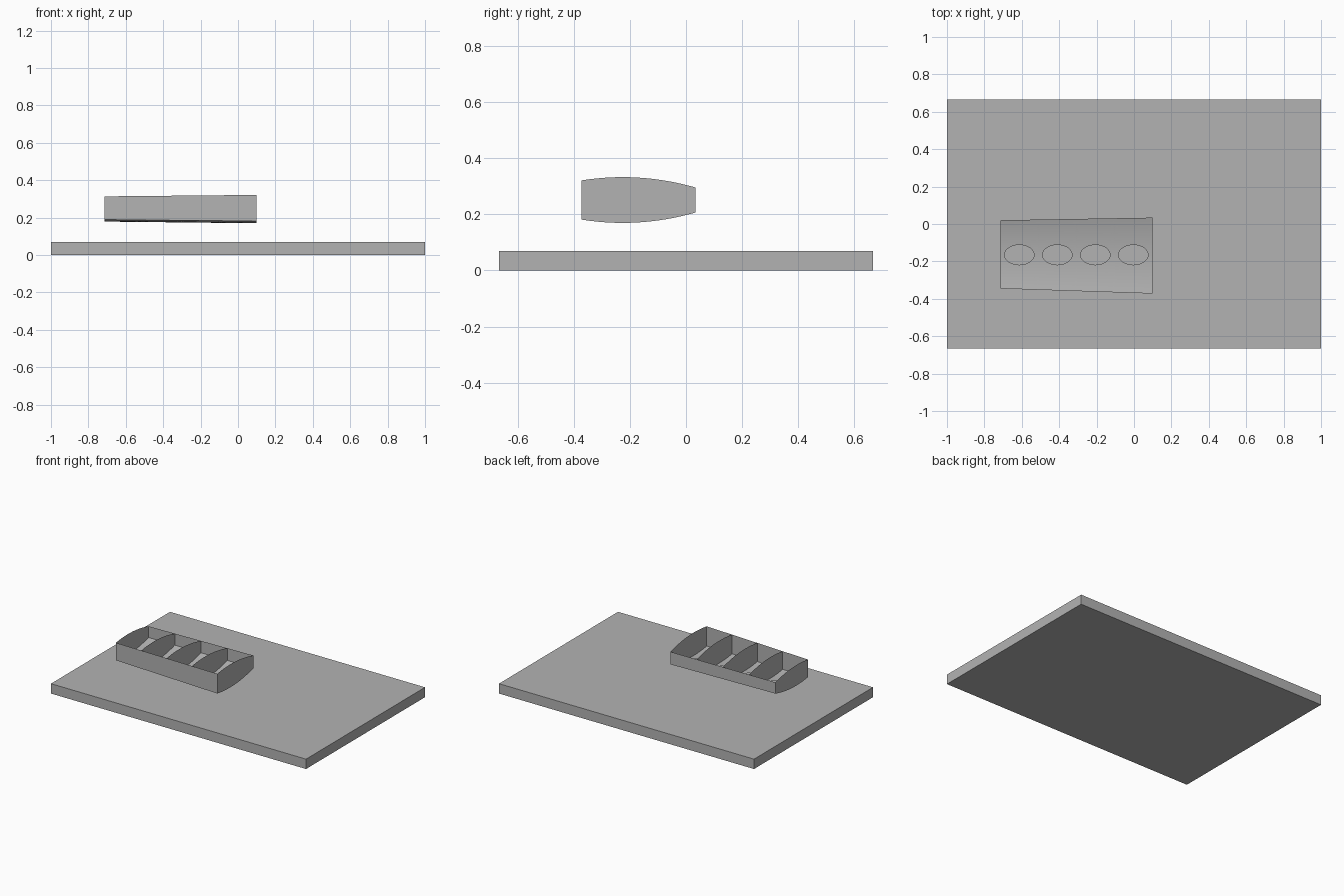
import bpy, bmesh, math

cube = bpy.data.objects.get("Cube")
if cube:
    bpy.data.objects.remove(cube, do_unlink=True)

GREY = (0.45, 0.45, 0.45, 1)
mat = bpy.data.materials.new("plain grey")
mat.use_nodes = True
mat.diffuse_color = GREY
mat.node_tree.nodes["Principled BSDF"].inputs["Base Color"].default_value = GREY

X0, X1, BAYS = -0.715, 0.098, 4
BAY = (X1 - X0) / BAYS
STATIONS = [X0 + BAY * i for i in range(BAYS + 1)]


def lerp(a, b, t):
    return a + (b - a) * t


def point(x, u, side):
    """Point on the tapered section: u runs front to back, side is -1 bottom, 1 top."""
    t = (x - X0) / (X1 - X0)
    y = lerp(lerp(-0.345, -0.372, t), lerp(0.02, 0.034, t), u)
    half = (0.0815 - 0.09 * (u - 0.36) ** 2) * lerp(0.89, 1, t)
    return (x, y, 0.251 + side * half)


def chord_fraction(x, y):
    front, back = point(x, 0, 1)[1], point(x, 1, 1)[1]
    return (y - front) / (back - front)


def finish(name, bm, smooth=False):
    mesh = bpy.data.meshes.new(name)
    bm.to_mesh(mesh)
    bm.free()
    mesh.materials.append(mat)
    obj = bpy.data.objects.new(name, mesh)
    bpy.context.collection.objects.link(obj)
    if smooth:
        bpy.ops.object.select_all(action="DESELECT")
        obj.select_set(True)
        bpy.context.view_layer.objects.active = obj
        bpy.ops.object.shade_smooth_by_angle()
    return obj


# Base board
bm = bmesh.new()
bmesh.ops.create_cube(bm, size=1)
bmesh.ops.scale(bm, vec=(2, 1.333, 0.07), verts=bm.verts)
bmesh.ops.translate(bm, vec=(0, 0, 0.035), verts=bm.verts)
finish("base_board", bm)

# Ribs: thin upright sheets with a curved top and bottom
STEPS = 24
for i, x in enumerate(STATIONS):
    bm = bmesh.new()
    outline = [point(x, k / STEPS, -1) for k in range(STEPS + 1)]
    outline += [point(x, k / STEPS, 1) for k in range(STEPS, -1, -1)]
    bm.faces.new([bm.verts.new(p) for p in outline])
    finish(f"rib_{i + 1}", bm)

# Front and rear spars
for name, u in (("front_spar", 0), ("rear_spar", 1)):
    bm = bmesh.new()
    ends = (X0, X1) if u == 0 else (X1, X0)
    corners = [point(ends[0], u, -1), point(ends[1], u, -1),
               point(ends[1], u, 1), point(ends[0], u, 1)]
    bm.faces.new([bm.verts.new(p) for p in corners])
    finish(name, bm)

# Lower skin: one curved panel per bay, each with an oval opening
SEGMENTS, RINGS = 64, 8
bm = bmesh.new()
for x in STATIONS[:-1]:
    centre = x + BAY / 2
    rings = []
    for r in range(RINGS + 1):
        ring = []
        for k in range(SEGMENTS):
            a = math.tau * k / SEGMENTS
            c, s = math.cos(a), math.sin(a)
            m = max(abs(c), abs(s))
            t = r / RINGS
            px = lerp(centre + 0.079 * c, centre + BAY / 2 * c / m, t)
            inner = chord_fraction(px, -0.165 + 0.053 * s)
            u = lerp(inner, 0.5 + 0.5 * s / m, t)
            ring.append(bm.verts.new(point(px, u, -1)))
        rings.append(ring)
    for a, b in zip(rings, rings[1:]):
        for k in range(SEGMENTS):
            n = (k + 1) % SEGMENTS
            bm.faces.new((a[k], a[n], b[n], b[k]))
bmesh.ops.remove_doubles(bm, verts=bm.verts, dist=0.0001)
# Skin faces point downwards
for f in bm.faces:
    f.normal_update()
    if f.normal.z > 0:
        f.normal_flip()
finish("lower_skin", bm, smooth=True)
